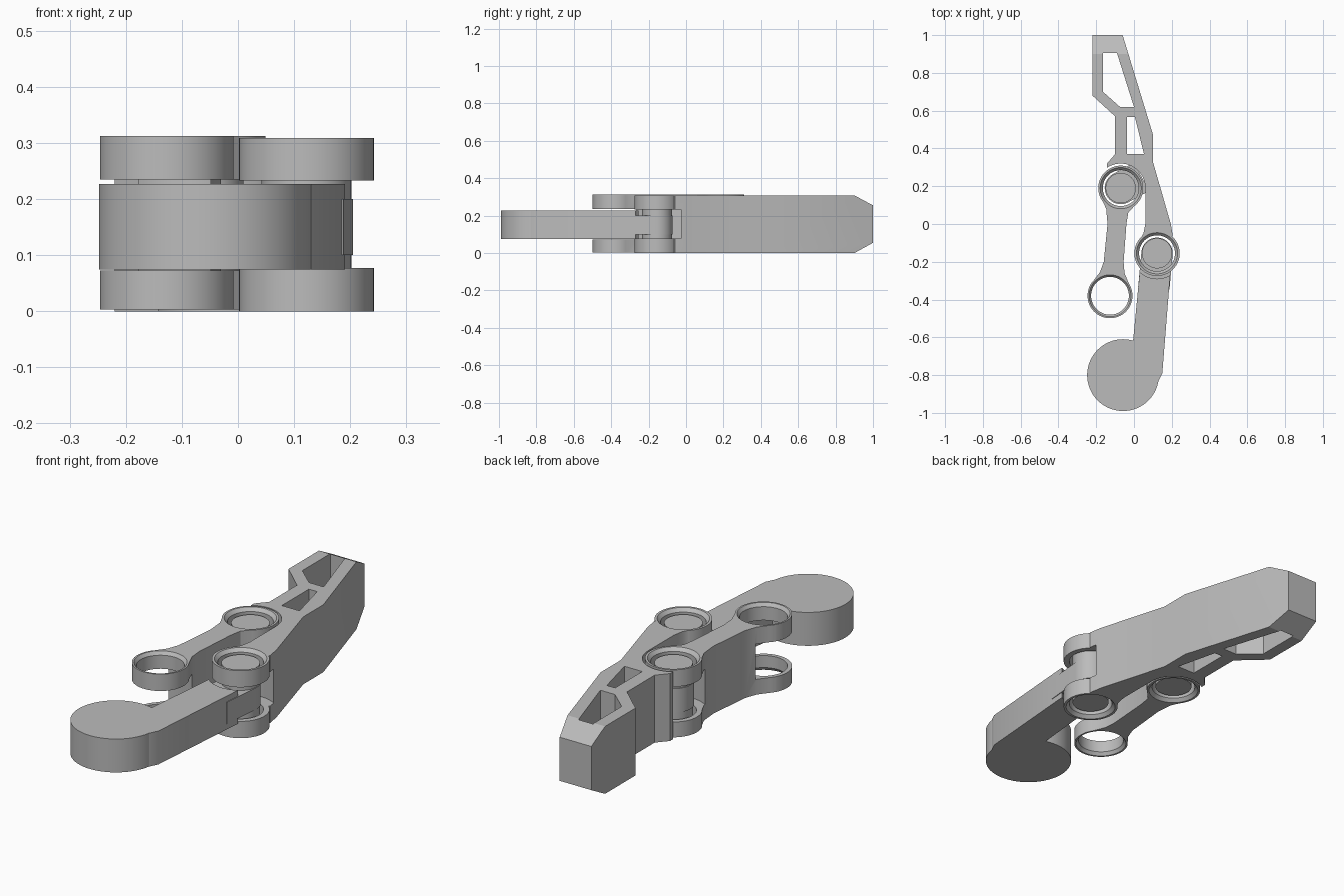
import bpy, bmesh, math
from mathutils import Vector

if "Cube" in bpy.data.objects:
    bpy.data.objects.remove(bpy.data.objects["Cube"], do_unlink=True)

metal = bpy.data.materials.new("plain_grey")
metal.use_nodes = True
GREY = (0.5, 0.5, 0.5, 1)
metal.diffuse_color = GREY
metal.node_tree.nodes["Principled BSDF"].inputs["Base Color"].default_value = GREY

# Joint centres
LEVER_LINK = (-0.07, 0.19)
LEVER_ARM = (0.122, -0.155)
LINK_EYE = (-0.127, -0.38)
DISC = (-0.058, -0.80)


def finish(name, bm):
    bmesh.ops.recalc_face_normals(bm, faces=bm.faces)
    mesh = bpy.data.meshes.new(name)
    bm.to_mesh(mesh)
    bm.free()
    mesh.materials.append(metal)
    obj = bpy.data.objects.new(name, mesh)
    bpy.context.collection.objects.link(obj)
    return obj


def extrude(name, points, low, high, axis="z"):
    """Prism from an outline: (x, y) along z, or (y, z) along x."""
    bm = bmesh.new()
    place = (lambda p: (p[0], p[1], low)) if axis == "z" else (lambda p: (low, p[0], p[1]))
    face = bm.faces.new([bm.verts.new(place(p)) for p in points])
    out = bmesh.ops.extrude_face_region(bm, geom=[face])
    move = Vector((0, 0, high - low) if axis == "z" else (high - low, 0, 0))
    bmesh.ops.translate(bm, verts=[v for v in out["geom"] if isinstance(v, bmesh.types.BMVert)], vec=move)
    return finish(name, bm)


def lathe(name, centre, profile, sides=64):
    """Solid of revolution from (radius, z) pairs."""
    bm = bmesh.new()
    rings = [[bm.verts.new((centre[0] + r * math.cos(math.tau * i / sides),
                            centre[1] + r * math.sin(math.tau * i / sides), z))
              for i in range(sides)] for r, z in profile]
    for a, b in zip(rings, rings[1:]):
        for i in range(sides):
            j = (i + 1) % sides
            bm.faces.new((a[i], a[j], b[j], b[i]))
    bm.faces.new(rings[0])
    bm.faces.new(rings[-1])
    return finish(name, bm)


def cylinder(name, centre, radius, low, high):
    return lathe(name, centre, [(radius, low), (radius, high)])


def capsule(name, start, end, radius, low, high):
    """Tongue with a round end at start and a square end at end."""
    way = math.atan2(end[1] - start[1], end[0] - start[0])
    turn = [way + math.pi / 2 + math.pi * i / 24 for i in range(25)]
    pts = [(start[0] + radius * math.cos(a), start[1] + radius * math.sin(a)) for a in turn]
    pts += [(end[0] + radius * math.cos(a), end[1] + radius * math.sin(a)) for a in (turn[-1], turn[0])]
    return extrude(name, pts, low, high)


def combine(obj, other, operation):
    mod = obj.modifiers.new(operation, "BOOLEAN")
    mod.operation, mod.solver, mod.object = operation, "EXACT", other
    bpy.context.view_layer.objects.active = obj
    bpy.ops.object.modifier_apply(modifier=mod.name)
    bpy.data.objects.remove(other, do_unlink=True)


def cut(obj, other):
    combine(obj, other, "DIFFERENCE")


def eye_hole(obj, centre, low, high, bore=0.095, rim=0.109):
    """Through hole with a bevelled rim at both ends."""
    cut(obj, lathe("cutter", centre, [(rim, low - 0.02), (rim, low), (bore, low + 0.015),
                                      (bore, high - 0.015), (rim, high), (rim, high + 0.02)]))


# Lever: tapered body with a bevelled tip, two pockets and a forked eye
lever = extrude("lever", [(-0.22, 1), (-0.06, 1), (0.10, 0.475), (0.10, 0.33), (0.195, 0), (0.205, -0.06),
                          LEVER_ARM, (0.02, -0.10), (0.05, -0.05), (0.06, 0), (0.06, 0.19), LEVER_LINK,
                          (-0.143, 0.19), (-0.143, 0.32), (-0.10, 0.37), (-0.10, 0.57), (-0.22, 0.68)], 0, 0.309)
combine(lever, cylinder("eye", LEVER_ARM, 0.12, 0, 0.309), "UNION")
combine(lever, extrude("side", [(-0.4, -0.01), (0.88, -0.01), (0.9, 0), (1, 0.055), (1, 0.255), (0.9, 0.309),
                                (0.88, 0.32), (-0.4, 0.32)], -1, 1, "x"), "INTERSECT")
cut(lever, extrude("pocket", [(-0.164, 0.905), (-0.09, 0.905), (0, 0.62), (-0.074, 0.62), (-0.164, 0.70)], -0.1, 0.5))
cut(lever, extrude("pocket", [(-0.037, 0.566), (0.005, 0.566), (0.053, 0.37), (-0.037, 0.37)], -0.1, 0.5))
cut(lever, cylinder("clearance", LEVER_LINK, 0.13, -0.1, 0.5))
cut(lever, cylinder("fork_gap", LEVER_ARM, 0.15, 0.077, 0.233))
eye_hole(lever, LEVER_ARM, 0, 0.309)

# Lever tongue that sits inside the link fork
lever_tongue = capsule("lever_tongue", LEVER_LINK, (0.04, 0.25), 0.085, 0.1, 0.21)

# Link: waisted bar, forked at both ends
link = extrude("link", [(-0.175, 0.14), (-0.147, 0.08), (-0.14, 0), (-0.16, -0.2), (-0.18, -0.255), (-0.23, -0.32),
                        LINK_EYE, (-0.025, -0.32), (-0.05, -0.26), (-0.055, -0.2), (-0.04, 0), (-0.03, 0.06),
                        (0.015, 0.11), LEVER_LINK], 0.003, 0.312)
for centre in (LEVER_LINK, LINK_EYE):
    combine(link, cylinder("eye", centre, 0.119, 0.003, 0.312), "UNION")
    cut(link, cylinder("fork_gap", centre, 0.14, 0.073, 0.235))
eye_hole(link, LEVER_LINK, 0.003, 0.312)
eye_hole(link, LINK_EYE, 0.003, 0.312, 0.1, 0.111)

# Arm: straight bar with a hollowed shoulder and a round pad
arm = extrude("arm", [(0.035, -0.2), (0.195, -0.2), (0.189, -0.3), (0.15, -0.79), (0.13, -0.83), DISC,
                      (-0.058, -0.7), (-0.005, -0.62), (0.026, -0.3)], 0.074, 0.227)
combine(arm, cylinder("pad", DISC, 0.19, 0.074, 0.227), "UNION")
cut(arm, cylinder("clearance", LEVER_ARM, 0.135, 0, 0.5))
arm_tongue = capsule("arm_tongue", LEVER_ARM, (0.105, -0.34), 0.083, 0.1, 0.2)

# Pivot pins
pins = [cylinder(name, centre, 0.08, 0.022, 0.29)
        for name, centre in (("link_pin", LEVER_LINK), ("arm_pin", LEVER_ARM))]

# Smooth the round walls, keep the edges sharp
bpy.ops.object.select_all(action="DESELECT")
for obj in [lever, lever_tongue, link, arm, arm_tongue] + pins:
    obj.select_set(True)
    bpy.context.view_layer.objects.active = obj
bpy.ops.object.shade_smooth_by_angle(angle=math.radians(25))
